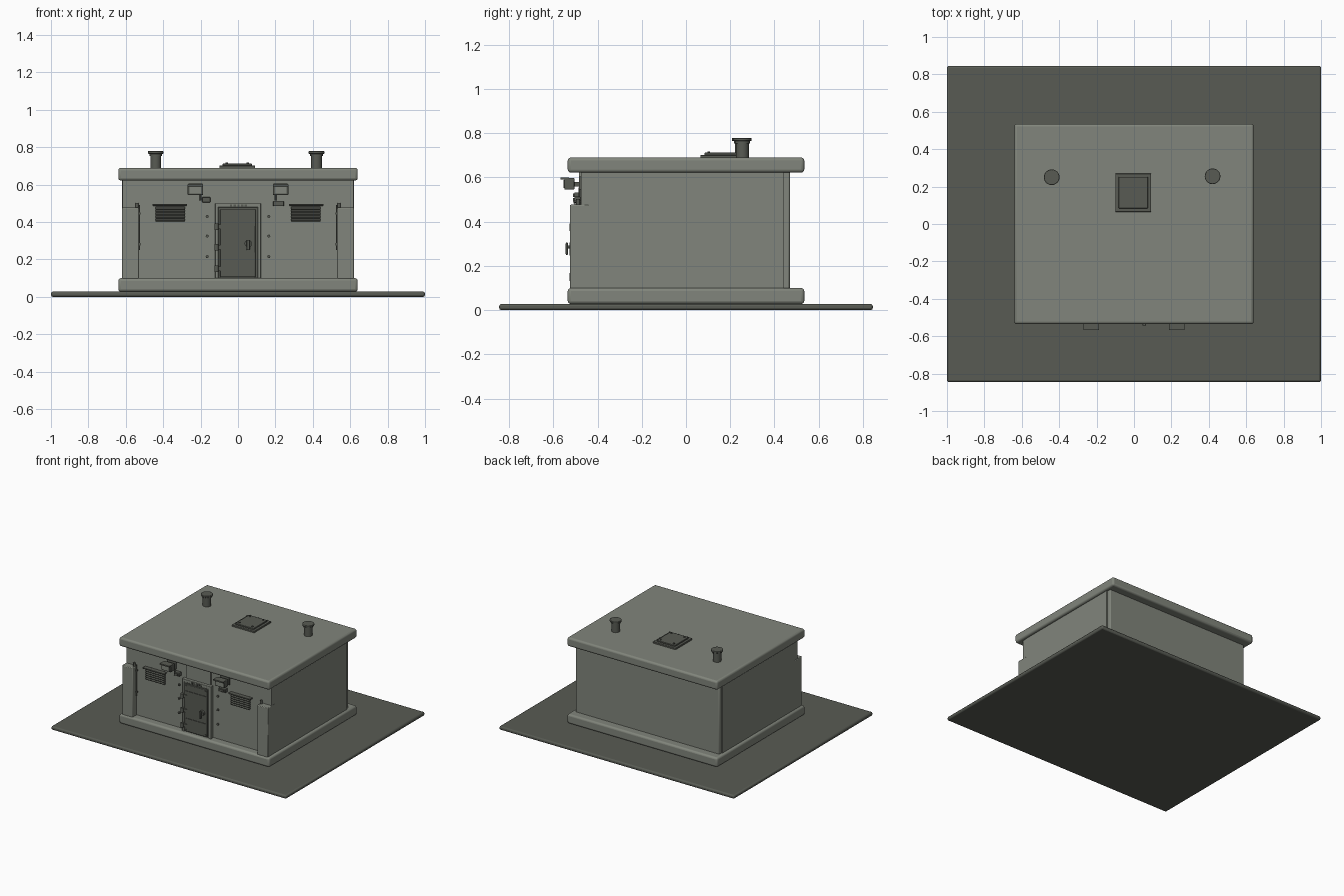
import bpy, math

cube = bpy.data.objects.get("Cube")
if cube:
    bpy.data.objects.remove(cube, do_unlink=True)


def material(name, rgb):
    m = bpy.data.materials.new(name)
    m.use_nodes = True
    m.diffuse_color = (*rgb, 1)
    m.node_tree.nodes["Principled BSDF"].inputs["Base Color"].default_value = (*rgb, 1)
    return m


CONCRETE = material("pale concrete", (0.22, 0.235, 0.20))
DARK = material("dark metal", (0.098, 0.105, 0.088))


def finish(ob, name, mat, bevel, segments):
    ob.name = name
    ob.data.materials.append(mat)
    if bevel:
        mod = ob.modifiers.new("soft edges", "BEVEL")
        mod.width, mod.segments = bevel, segments
        bpy.ops.object.shade_smooth_by_angle(angle=math.radians(40))
    return ob


def box(name, x, y, z, mat=CONCRETE, bevel=0.0, segments=2):
    """Box from (low, high) ranges on each axis."""
    spans = (x, y, z)
    bpy.ops.mesh.primitive_cube_add(size=1, location=[sum(s) / 2 for s in spans])
    ob = bpy.context.object
    ob.scale = [abs(s[1] - s[0]) for s in spans]
    bpy.ops.object.transform_apply(location=False, rotation=False, scale=True)
    return finish(ob, name, mat, bevel, segments)


def rod(name, center, radius, depth, axis="Z", mat=DARK, bevel=0.0, sides=20):
    turn = {"X": (0, math.pi / 2, 0), "Y": (math.pi / 2, 0, 0), "Z": (0, 0, 0)}[axis]
    bpy.ops.mesh.primitive_cylinder_add(vertices=sides, radius=radius, depth=depth,
                                        location=center, rotation=turn)
    ob = finish(bpy.context.object, name, mat, bevel, 2)
    bpy.ops.object.shade_smooth_by_angle(angle=math.radians(40))
    return ob


WALL = -0.475  # front wall plane

# Ground slab, plinth and roof
box("ground_slab", (-1, 1), (-0.845, 0.845), (0, 0.028), DARK, 0.01)
box("plinth", (-0.64, 0.64), (-0.535, 0.535), (0.028, 0.10), CONCRETE, 0.014, 3)
box("roof_slab", (-0.64, 0.64), (-0.535, 0.535), (0.622, 0.69), CONCRETE, 0.014, 3)

# Walls
box("wall_block", (-0.62, 0.62), (-0.44, 0.44), (0.09, 0.63))
box("rear_wall", (-0.612, 0.612), (0.43, 0.47), (0.09, 0.63), CONCRETE, 0.008)
box("front_wall", (-0.617, 0.617), (WALL, -0.43), (0.09, 0.63))
box("lintel_panel", (-0.105, 0.105), (WALL - 0.008, WALL), (0.50, 0.625))

# Door frame and door
for s in (-1, 1):
    box("door_jamb", (s * 0.105, s * 0.123), (-0.505, WALL), (0.09, 0.50), CONCRETE, 0.003)
box("door_head", (-0.123, 0.123), (-0.505, WALL), (0.478, 0.50), CONCRETE, 0.003)
box("door_leaf", (-0.105, 0.105), (-0.500, WALL), (0.10, 0.478), DARK)
box("door_panel", (-0.095, 0.093), (-0.510, -0.49), (0.105, 0.468), DARK, 0.004)
for z in (0.2, 0.41):
    box("door_rib", (-0.088, 0.086), (-0.514, -0.508), (z, z + 0.008), DARK)
for z in (0.15, 0.265, 0.375):
    rod("door_hinge", (-0.115, -0.516, z), 0.011, 0.035, "Z", DARK, 0, 12)
    box("hinge_leaf", (-0.115, -0.075), (-0.516, -0.505), (z - 0.012, z + 0.012), DARK)
rod("handle_boss", (0.055, -0.517, 0.285), 0.02, 0.018, "Y")
rod("handle_stem", (0.055, -0.53, 0.285), 0.007, 0.024, "Y")
box("handle_bar", (0.046, 0.063), (-0.544, -0.534), (0.25, 0.305), DARK, 0.003)
for x in (-0.085, 0.083):
    for z in (0.12, 0.455):
        rod("door_rivet", (x, -0.511, z), 0.005, 0.006, "Y", DARK, 0, 8)
for i in range(5):
    x = -0.044 + i * 0.02
    box("head_slot", (x, x + 0.013), (-0.509, -0.504), (0.483, 0.495), DARK)

# Mirrored front fittings
for s in (-1, 1):
    def span(a, b):
        return (s * a, s * b)

    box("corner_post", span(0.53, 0.62), (-0.525, -0.435), (0.095, 0.477), CONCRETE, 0.005)
    rod("post_clamp", (s * 0.54, -0.488, 0.49), 0.009, 0.026, "Z", DARK, 0, 10)
    rod("post_cable", (s * 0.527, -0.481, 0.37), 0.004, 0.24, "Z", DARK, 0, 8)
    for z in (0.275, 0.44):
        box("cable_clip", span(0.52, 0.532), (-0.488, WALL), (z, z + 0.012), DARK)

    # Louvred vent under a small hood
    box("louvre_back", span(0.285, 0.44), (-0.479, WALL), (0.40, 0.485), DARK)
    for i in range(5):
        z = 0.41 + i * 0.0155
        slat = box("louvre_slat", span(0.283, 0.442), (-0.496, -0.476),
                   (z - 0.0035, z + 0.0035), DARK)
        slat.rotation_euler.x = math.radians(25)
    box("louvre_hood", span(0.273, 0.457), (-0.508, WALL), (0.487, 0.496), DARK, 0.002)

    # Floodlight on a bracket
    box("light_plate", span(0.19, 0.265), (-0.485, WALL), (0.545, 0.605), DARK)
    box("light_bracket", span(0.215, 0.24), (-0.515, -0.48), (0.56, 0.58), DARK)
    box("light_body", span(0.186, 0.27), (-0.55, -0.505), (0.545, 0.598), DARK, 0.004)
    box("light_visor", span(0.186, 0.27), (-0.567, -0.53), (0.59, 0.6), DARK)
    box("light_lens", span(0.197, 0.259), (-0.555, -0.548), (0.553, 0.588), CONCRETE)
    rod("light_conduit", (s * 0.2, -0.482, 0.535), 0.005, 0.04, "Z", DARK, 0, 8)

    # Wall fixings beside the door
    for z in (0.215, 0.325, 0.43):
        rod("wall_bolt", (s * 0.165, -0.48, z), 0.008, 0.012, "Y", DARK, 0, 8)

# Junction boxes
for a, b, z in ((-0.192, -0.148, 0.505), (0.188, 0.245, 0.485)):
    box("junction_box", (a, b), (-0.505, WALL), (z, z + 0.028), DARK, 0.003)
    box("junction_lid", (a + 0.01, b - 0.01), (-0.512, -0.5), (z + 0.006, z + 0.022), DARK)

# Roof vents
for x, y in ((-0.44, 0.25), (0.42, 0.255)):
    rod("vent_pipe", (x, y, 0.725), 0.029, 0.08)
    rod("vent_collar", (x, y, 0.759), 0.034, 0.012)
    rod("vent_cap", (x, y, 0.772), 0.042, 0.014, "Z", DARK, 0.003, 24)

# Roof hatch
box("hatch_base", (-0.1, 0.092), (0.065, 0.27), (0.685, 0.702), DARK, 0.003)
box("hatch_lid", (-0.082, 0.074), (0.083, 0.252), (0.70, 0.712), DARK, 0.003)
for x in (-0.06, 0.052):
    for y in (0.103, 0.232):
        rod("hatch_bolt", (x, y, 0.714), 0.006, 0.008, "Z", DARK, 0, 8)
